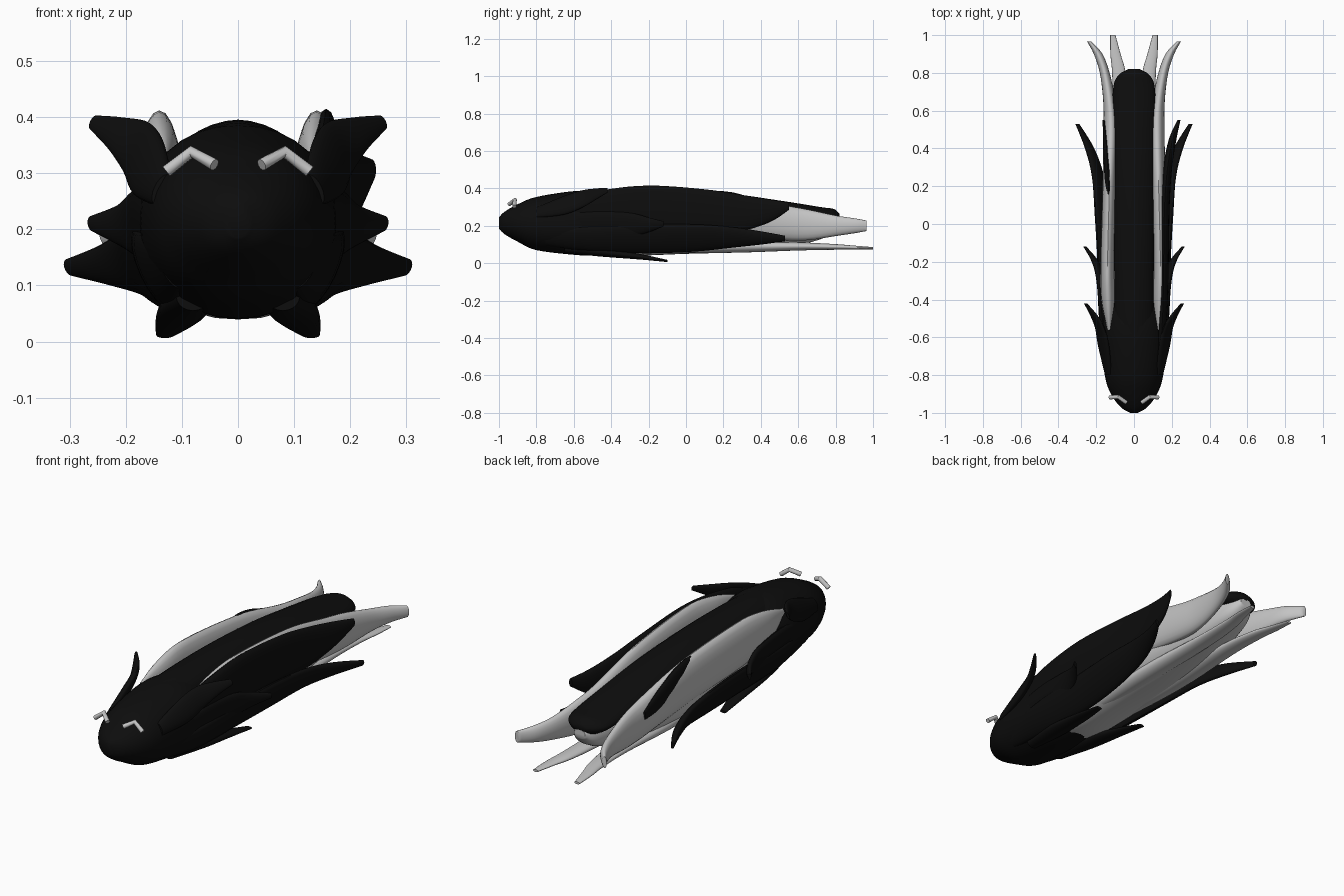
import bpy
import math
from mathutils import Vector

cube = bpy.data.objects.get("Cube")
if cube:
    bpy.data.objects.remove(cube, do_unlink=True)


def make_material(name, value):
    material = bpy.data.materials.new(name)
    material.use_nodes = True
    colour = (value, value, value, 1)
    material.diffuse_color = colour
    material.node_tree.nodes["Principled BSDF"].inputs["Base Color"].default_value = colour
    return material


black = make_material("shell_black", .004)
grey = make_material("soft_grey", .55)


def spline(stations, steps):
    """Smoothly interpolate the cross-section stations along the length."""
    points = [Vector(s) for s in stations]
    result = []
    for i in range(len(points) - 1):
        a, b = points[max(i - 1, 0)], points[i]
        c, d = points[i + 1], points[min(i + 2, len(points) - 1)]
        for k in range(steps):
            t = k / steps
            slope_b, slope_c = (c - a) / 2, (d - b) / 2
            result.append(b + slope_b * t
                          + (3 * (c - b) - 2 * slope_b - slope_c) * t ** 2
                          + (2 * (b - c) + slope_b + slope_c) * t ** 3)
    return result + [points[-1]]


def loft(name, material, stations, side=1, tilt=0, power=1, sides=20, steps=5):
    """Skin rounded sections; each station is y, centre x, centre z, half width, half height."""
    rings = spline(stations, steps)
    turn = math.radians(tilt)
    verts, faces = [], []
    for y, cx, cz, rx, rz in rings:
        for k in range(sides):
            angle = math.tau * k / sides
            c, s = math.cos(angle), math.sin(angle)
            u = math.copysign(abs(c) ** power, c) * max(rx, .002)
            v = math.copysign(abs(s) ** power, s) * max(rz, .002)
            x = cx + u * math.cos(turn) + v * math.sin(turn)
            z = cz - u * math.sin(turn) + v * math.cos(turn)
            verts.append((side * x, y, z))
    for r in range(len(rings) - 1):
        for k in range(sides):
            n = (k + 1) % sides
            quad = [r * sides + k, r * sides + n, (r + 1) * sides + n, (r + 1) * sides + k]
            faces.append(quad if side < 0 else quad[::-1])
    first = list(range(sides))
    last = [(len(rings) - 1) * sides + k for k in range(sides)]
    faces += [first[::-1], last] if side < 0 else [first, last[::-1]]
    mesh = bpy.data.meshes.new(name)
    mesh.from_pydata(verts, [], faces)
    mesh.validate()
    mesh.materials.append(material)
    obj = bpy.data.objects.new(name, mesh)
    bpy.context.collection.objects.link(obj)
    finish(obj)
    return obj


def finish(obj):
    bpy.ops.object.select_all(action='DESELECT')
    obj.select_set(True)
    bpy.context.view_layer.objects.active = obj
    bpy.ops.object.shade_smooth_by_angle(angle=math.radians(50))


def pair(name, material, stations, **options):
    for side, label in ((1, "left"), (-1, "right")):
        loft(label + "_" + name, material, stations, side=side, **options)


# Rounded head shell tapering to the nose
loft("head", black, [
    (-1, 0, .215, .02, .03),
    (-.97, 0, .215, .07, .06),
    (-.9, 0, .215, .122, .1),
    (-.8, 0, .212, .155, .142),
    (-.6, 0, .215, .175, .17),
    (-.48, 0, .21, .166, .17),
    (-.34, 0, .2, .12, .155)], sides=32, power=.95)

# Soft inner body and belly
loft("body_core", grey, [
    (-.55, 0, .2, .12, .13),
    (-.35, 0, .2, .145, .16),
    (0, 0, .2, .15, .15),
    (.3, 0, .19, .14, .13),
    (.55, 0, .185, .11, .1),
    (.75, 0, .2, .07, .06),
    (.82, 0, .22, .03, .02)], sides=32, power=.8)

# Ridged plate along the back
loft("back_plate", black, [
    (-.8, 0, .29, .08, .05),
    (-.6, 0, .325, .1, .06),
    (-.2, 0, .335, .105, .06),
    (.2, 0, .315, .11, .06),
    (.5, 0, .28, .115, .055),
    (.72, 0, .255, .11, .045),
    (.79, 0, .25, .08, .04),
    (.82, 0, .25, .03, .015)], power=1.15, sides=24)

# Soft flanks running back into the outer tail prongs
pair("flank_prong", grey, [
    (-.56, .13, .31, .01, .03),
    (-.4, .137, .305, .035, .085),
    (-.2, .14, .3, .036, .112),
    (.2, .13, .27, .036, .11),
    (.5, .122, .22, .04, .095),
    (.65, .13, .205, .033, .082),
    (.8, .155, .2, .026, .055),
    (.9, .19, .2, .023, .04),
    (.965, .236, .2, .012, .028)])

# Flat inner tail prongs
pair("inner_prong", grey, [
    (-.3, .06, .1, .04, .04),
    (.2, .075, .09, .05, .035),
    (.6, .068, .09, .045, .022),
    (.8, .08, .087, .036, .015),
    (.9, .098, .084, .027, .01),
    (1, .112, .08, .014, .006)])

# Lower side panels sweeping out into long fins
pair("lower_fin", black, [
    (-.75, .12, .14, .02, .05),
    (-.5, .145, .13, .028, .075),
    (-.2, .15, .13, .028, .085),
    (.05, .167, .135, .026, .08),
    (.25, .19, .138, .023, .06),
    (.4, .235, .135, .021, .038),
    (.53, .3, .132, .009, .016)], tilt=25)

# Short fins in the middle of each side
pair("middle_fin", black, [
    (-.75, .135, .2, .02, .05),
    (-.5, .155, .205, .025, .075),
    (-.3, .175, .205, .022, .065),
    (-.2, .205, .205, .018, .04),
    (-.12, .26, .21, .008, .014)], tilt=10)

# Raised fins behind the head
pair("head_fin", black, [
    (-.8, .135, .27, .015, .03),
    (-.65, .16, .31, .02, .055),
    (-.55, .18, .345, .018, .05),
    (-.48, .215, .37, .015, .032),
    (-.42, .257, .39, .007, .014)], tilt=-25)

# Small fins under the belly
pair("belly_fin", black, [
    (-.65, .08, .08, .03, .025),
    (-.45, .095, .06, .045, .025),
    (-.25, .112, .035, .035, .015),
    (-.1, .13, .012, .016, .006)])

# Full upper fin on the left; only a sliver shows on the right
loft("left_upper_fin", black, [
    (-.68, .14, .29, .015, .05),
    (-.45, .153, .295, .025, .095),
    (-.2, .157, .295, .027, .12),
    (.1, .162, .28, .027, .115),
    (.3, .178, .27, .024, .095),
    (.45, .205, .28, .02, .06),
    (.55, .238, .305, .008, .02)])
loft("right_upper_fin", black, [
    (-.1, .12, .3, .015, .06),
    (.2, .135, .315, .02, .07),
    (.4, .145, .27, .018, .06),
    (.55, .16, .25, .006, .02)], side=-1)

# Raised chevron eyes
for side, label in ((1, "left"), (-1, "right")):
    curve = bpy.data.curves.new(label + "_eye", 'CURVE')
    curve.dimensions = '3D'
    curve.bevel_depth = .011
    curve.bevel_resolution = 3
    curve.use_fill_caps = True
    line = curve.splines.new('POLY')
    line.points.add(2)
    path = [(.042, -.945, .315), (.083, -.915, .338), (.128, -.918, .303)]
    for point, (x, y, z) in zip(line.points, path):
        point.co = (side * x, y, z, 1)
    curve.materials.append(grey)
    eye = bpy.data.objects.new(label + "_eye", curve)
    bpy.context.collection.objects.link(eye)
    bpy.ops.object.select_all(action='DESELECT')
    eye.select_set(True)
    bpy.context.view_layer.objects.active = eye
    bpy.ops.object.convert(target='MESH')
    finish(bpy.context.view_layer.objects.active)
